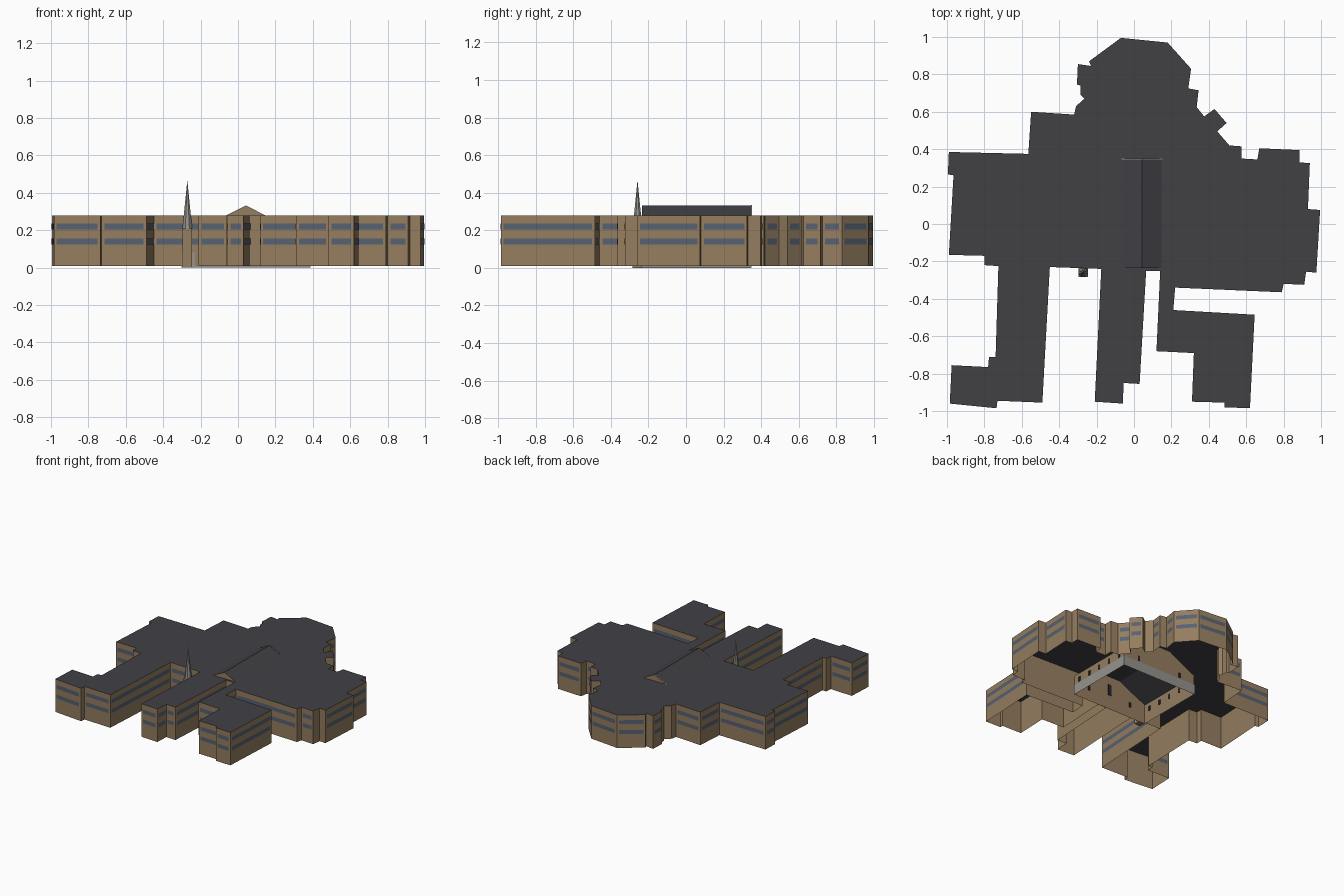
import bpy, bmesh, math
from mathutils import Vector, Matrix

cube = bpy.data.objects.get("Cube")
if cube:
    bpy.data.objects.remove(cube, do_unlink=True)


def material(name, colour):
    mat = bpy.data.materials.new(name)
    mat.use_nodes = True
    rgba = (*colour, 1)
    mat.diffuse_color = rgba
    mat.node_tree.nodes["Principled BSDF"].inputs["Base Color"].default_value = rgba
    return mat


WALL = material("tan wall", (.30, .207, .115))
GLASS = material("blue grey window", (.095, .12, .168))
ROOF = material("dark slate roof", (.053, .052, .06))
STONE = material("pale grey stone", (.30, .295, .27))
DARK = material("dark opening", (.02, .02, .025))


def finish(name, bm, *mats):
    mesh = bpy.data.meshes.new(name)
    bm.to_mesh(mesh)
    bm.free()
    for mat in mats:
        mesh.materials.append(mat)
    obj = bpy.data.objects.new(name, mesh)
    bpy.context.scene.collection.objects.link(obj)
    return obj


def face(bm, points, index=0):
    f = bm.faces.new([bm.verts.new(p) for p in points])
    f.material_index = index
    return f


def upright(bm, a, b, low, high, index=0):
    """Vertical quad from a to b; its outside is on the left of a to b."""
    return face(bm, [(*b, low), (*a, low), (*a, high), (*b, high)], index)


def box(name, low, high, mat):
    low, high = Vector(low), Vector(high)
    bm = bmesh.new()
    size = Matrix.Diagonal((*(high - low), 1))
    bmesh.ops.create_cube(bm, size=1, matrix=Matrix.Translation((low + high) / 2) @ size)
    return finish(name, bm, mat)


# Plan of the complex, clockwise from the back right corner
outline = [Vector(p) for p in (
    (-.99, .385), (-.565, .375), (-.55, .6), (-.32, .585), (-.31, .63),
    (-.265, .67), (-.285, .69), (-.285, .74), (-.305, .745), (-.3, .855),
    (-.23, .845), (-.24, .87), (-.07, .995), (.18, .97), (.305, .83),
    (.29, .725), (.345, .715), (.335, .625), (.375, .575), (.43, .615),
    (.495, .54), (.445, .495), (.51, .42), (.575, .415), (.575, .35),
    (.66, .345), (.67, .405), (.885, .395), (.885, .33), (.94, .325),
    (.93, .08), (.995, .075), (.975, -.26), (.92, -.255), (.91, -.325),
    (.8, -.32), (.79, -.365), (.22, -.34), (.21, -.46), (.645, -.485),
    (.62, -.985), (.485, -.98), (.485, -.955), (.31, -.95), (.32, -.69),
    (.12, -.68), (.14, -.25), (.065, -.25), (.03, -.855), (-.055, -.85),
    (-.06, -.96), (-.21, -.95), (-.175, -.24), (-.45, -.23), (-.49, -.955),
    (-.73, -.945), (-.735, -.985), (-.985, -.96), (-.975, -.755), (-.78, -.765),
    (-.775, -.71), (-.74, -.71), (-.725, -.225), (-.8, -.22), (-.8, -.17),
    (-.99, -.165), (-.965, .26), (-.995, .265))]
BASE, TOP = .01, .28

# Outer walls and window bands on every wall long enough to hold them
walls, bands = bmesh.new(), bmesh.new()
for i, a in enumerate(outline):
    b = outline[(i + 1) % len(outline)]
    upright(walls, a, b, BASE, TOP)
    along = b - a
    if along.length > .08:
        along.normalize()
        out = Vector((-along.y, along.x)) * .002
        for low in (.125, .205):
            upright(bands, a + along * .015 + out, b - along * .015 + out, low, low + .032)
bmesh.ops.remove_doubles(walls, verts=walls.verts, dist=.0001)
finish("outer_walls", walls, WALL)
finish("window_bands", bands, GLASS)

# Flat roof
bm = bmesh.new()
face(bm, [(p.x, p.y, TOP) for p in reversed(outline)])
finish("flat_roof", bm, ROOF)

# Gabled hall in the middle, its ridge breaking through the flat roof
LEFT, RIGHT, FRONT, BACK = .385, -.3, -.235, .345
MID, EAVE, RIDGE = (LEFT + RIGHT) / 2, .16, .332
bm = bmesh.new()
upright(bm, (LEFT, BACK), (LEFT, FRONT), 0, EAVE)
upright(bm, (RIGHT, FRONT), (RIGHT, BACK), 0, EAVE)
for y in (FRONT, BACK):
    gable = [(RIGHT, y, 0), (LEFT, y, 0), (LEFT, y, EAVE), (MID, y, RIDGE), (RIGHT, y, EAVE)]
    face(bm, gable if y == FRONT else gable[::-1])
finish("hall_walls", bm, WALL)

bm = bmesh.new()
for x in (LEFT, RIGHT):
    slope = [(x, FRONT, EAVE), (x, BACK, EAVE), (MID, BACK, RIDGE), (MID, FRONT, RIDGE)]
    face(bm, slope if x == LEFT else slope[::-1])
finish("hall_roof", bm, ROOF)

# Stone plinth around the hall
bm = bmesh.new()
e = .003
corners = [(RIGHT - e, BACK + e), (LEFT + e, BACK + e), (LEFT + e, FRONT - e), (RIGHT - e, FRONT - e)]
for i, a in enumerate(corners):
    upright(bm, a, corners[(i + 1) % 4], .002, .08)
finish("hall_plinth", bm, STONE)

# Stone coping on the back gable
bm = bmesh.new()
for x in (LEFT, RIGHT):
    face(bm, [(x, BACK, EAVE + e), (MID, BACK, RIDGE + e),
              (MID, BACK + .006, RIDGE + e), (x, BACK + .006, EAVE + e)])
bmesh.ops.recalc_face_normals(bm, faces=bm.faces)
finish("gable_coping", bm, STONE)

# Small hall windows, seen from both sides of the wall
t = .004
for side, x in (("left", LEFT), ("right", RIGHT)):
    for i in range(5):
        y = FRONT + (BACK - FRONT) * (i + .5) / 5
        box(f"hall_window_{side}_{i}", (x - t, y - .01, .09), (x + t, y + .01, .13), DARK)
for end, y in (("front", FRONT), ("back", BACK)):
    for i, x in enumerate((MID - .2, MID + .2)):
        box(f"hall_window_{end}_{i}", (x - .01, y - t, .09), (x + .01, y + t, .13), DARK)
box("tall_front_window", (MID - .015, FRONT - t, .12), (MID + .015, FRONT + t, .21), DARK)

# Bell tower with an eight sided spire
TX, TY, HALF, SHOULDER, TIP = -.271, -.258, .026, .21, .467
box("bell_tower", (TX - HALF, TY - HALF, 0), (TX + HALF, TY + HALF, SHOULDER), WALL)
bm = bmesh.new()
turn = Matrix.Rotation(math.pi / 8, 4, "Z")
bmesh.ops.create_cone(bm, cap_ends=True, segments=8, radius1=HALF / math.cos(math.pi / 8), radius2=0,
                      depth=TIP - SHOULDER,
                      matrix=Matrix.Translation((TX, TY, (TIP + SHOULDER) / 2)) @ turn)
finish("spire", bm, STONE)
